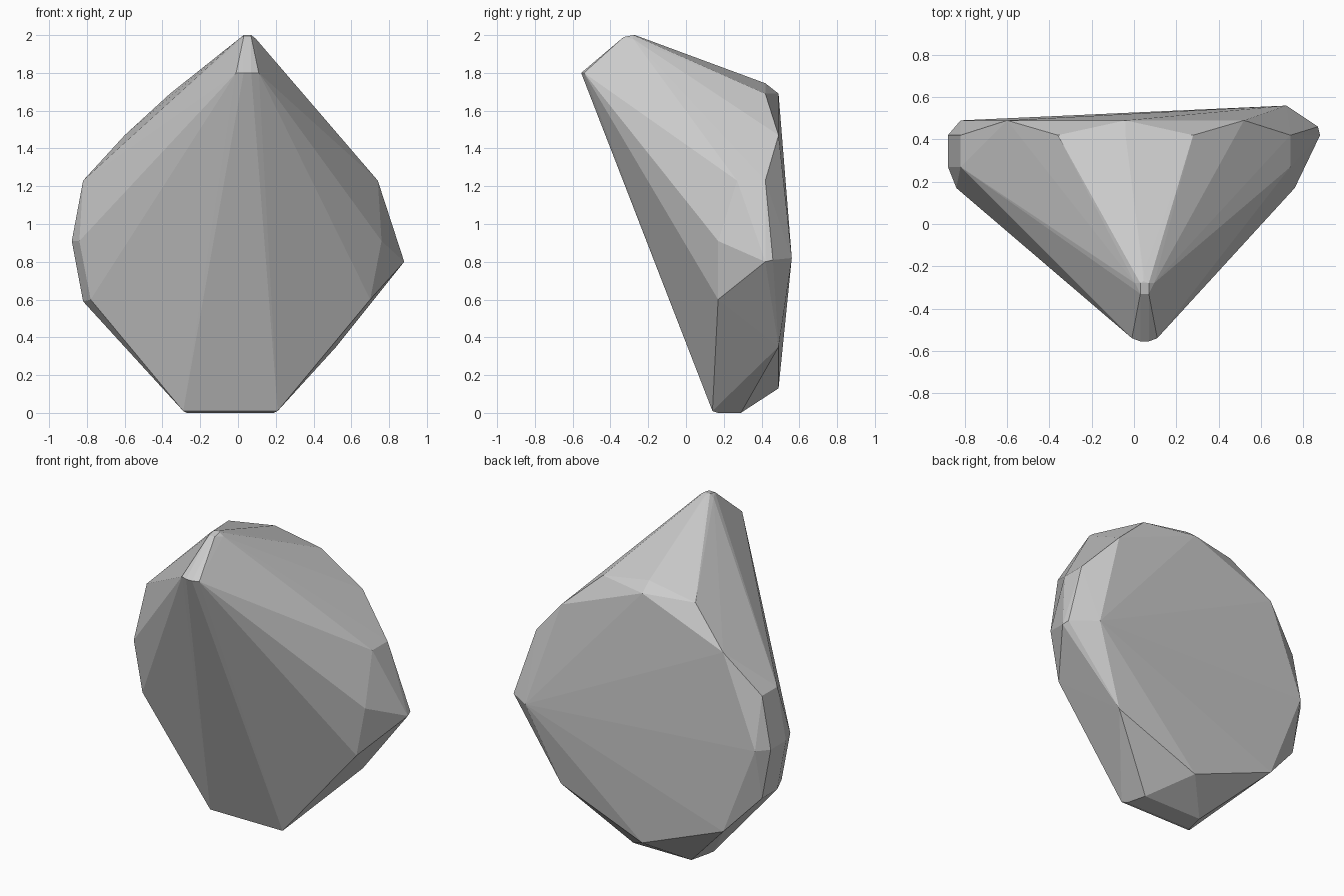
import bpy, bmesh

cube = bpy.data.objects.get("Cube")
if cube:
    bpy.data.objects.remove(cube)

# Plain stone grey
grey = bpy.data.materials.new("stone_grey")
grey.use_nodes = True
colour = (0.6, 0.6, 0.6, 1)
grey.diffuse_color = colour
grey.node_tree.nodes["Principled BSDF"].inputs["Base Color"].default_value = colour

CX, CZ = -0.04, 0.91   # centre of the flat back
corners = []


def add(dx, y, dz):
    corners.append((CX + dx, y, CZ + dz))


def pair(dx, y, dz):
    for side in (-1, 1):
        add(side * dx, y, dz)


# Flat octagonal back, with one corner pulled outwards
for up in (-1, 1):
    add(0, 0.49, up * 0.78)
    pair(0.56, 0.49, up * 0.56)
add(-0.78, 0.49, 0)
corners += [(0.72, 0.56, 0.82), (0.87, 0.46, 0.81), (0.88, 0.42, 0.80)]

# Bevelled rim around the back
add(0, 0.42, 0.835)
pair(0.32, 0.42, 0.78)
for y in (0.27, 0.42):
    pair(0.78, y, 0.32)
    add(-0.84, y, 0)
    add(-0.78, y, -0.32)

# Front edge of the sides
pair(0.80, 0.17, 0)
pair(0.74, 0.17, -0.31)

# Narrow foot
pair(0.25, 0.14, -0.90)
pair(0.23, 0.17, -0.91)
pair(0.20, 0.29, -0.91)

# Blunt top ridge and forward tip
for x, y, z in ((0.045, -0.23, 1.985), (0.045, -0.27, 2.0)):
    corners.append((x, y, z))
for side in (-1, 1):
    corners += [(0.05 + side * 0.02, -0.33, 1.99),
                (0.05 + side * 0.02, -0.28, 2.0),
                (0.05 + side * 0.045, -0.28, 1.98),
                (0.05 + side * 0.02, -0.555, 1.80),
                (0.05 + side * 0.06, -0.54, 1.80)]

# Wrap the corners in faceted faces
bm = bmesh.new()
for corner in corners:
    bm.verts.new(corner)
hull = bmesh.ops.convex_hull(bm, input=bm.verts[:])
loose = [v for v in bm.verts if not v.link_faces]
bmesh.ops.delete(bm, geom=loose, context='VERTS')
bmesh.ops.recalc_face_normals(bm, faces=bm.faces[:])

mesh = bpy.data.meshes.new("rock")
bm.to_mesh(mesh)
bm.free()
mesh.materials.append(grey)
rock = bpy.data.objects.new("rock", mesh)
bpy.context.collection.objects.link(rock)
